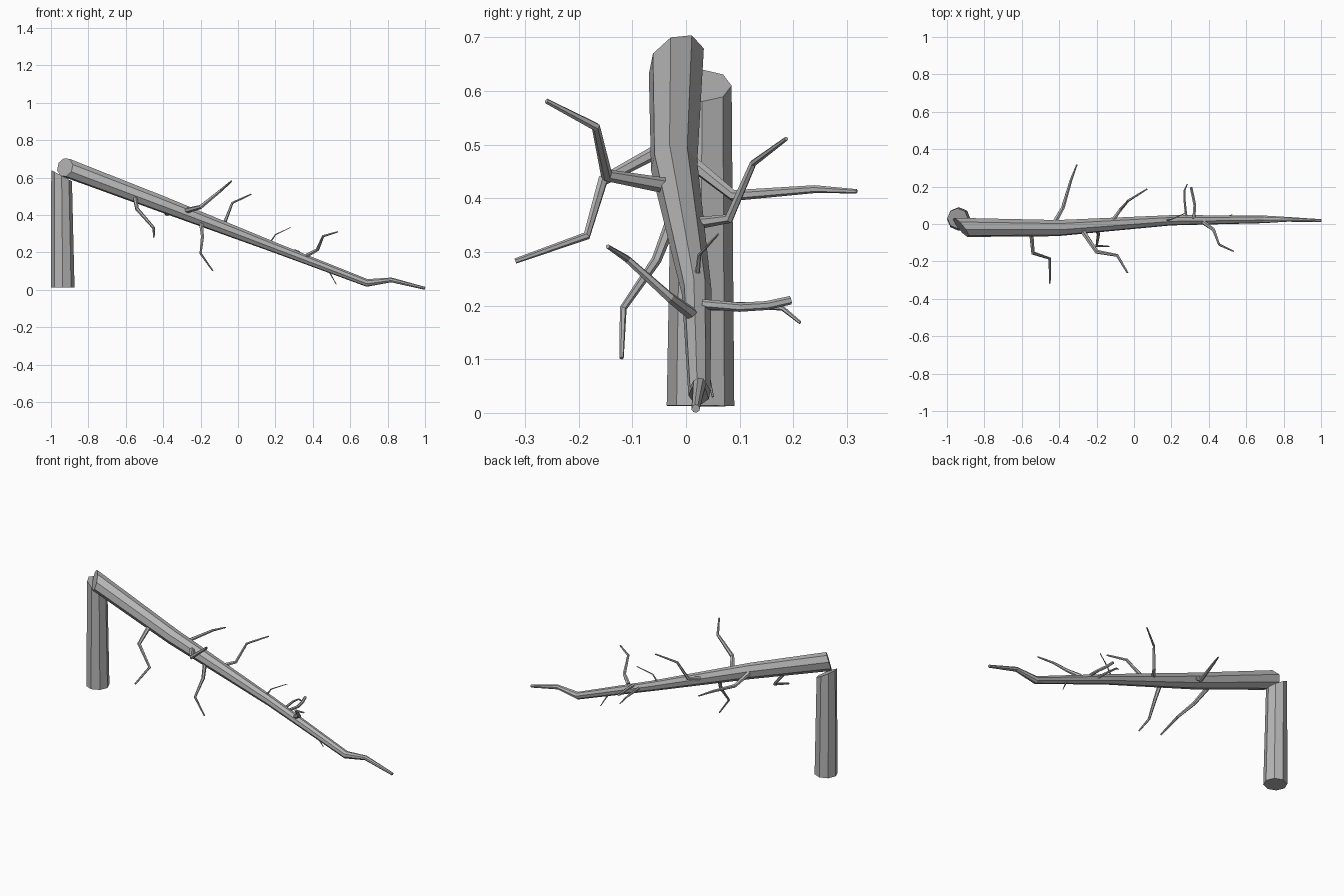
import bpy, bmesh, math
from mathutils import Vector

cube = bpy.data.objects.get("Cube")
if cube:
    bpy.data.objects.remove(cube, do_unlink=True)

bark = bpy.data.materials.new("grey_bark")
bark.use_nodes = True
colour = (0.46, 0.46, 0.46, 1)
bark.diffuse_color = colour
bark.node_tree.nodes["Principled BSDF"].inputs["Base Color"].default_value = colour


def limb(name, points, radii, sides=6, start_cut=(0, 0, 0), end_cut=(0, 0, 0), phase=0.0):
    """Flat-sided tapering tube along a path; the cuts slant its two ends."""
    pts = [Vector(p) for p in points]
    last = len(pts) - 1
    bm = bmesh.new()
    rings, side = [], None
    for i, p in enumerate(pts):
        before = (p - pts[i - 1]).normalized() if i else Vector()
        after = (pts[i + 1] - p).normalized() if i < last else Vector()
        axis = (before + after).normalized()
        if side is None:
            side = Vector((0, 1, 0)) if abs(axis.y) < 0.7 else Vector((0, 0, 1))
        side = (side - axis * side.dot(axis)).normalized()
        up = axis.cross(side)
        cut = Vector(start_cut if i == 0 else end_cut if i == last else (0, 0, 0))
        ring = []
        for k in range(sides):
            a = phase + math.tau * k / sides
            off = (side * math.cos(a) + up * math.sin(a)) * radii[i]
            ring.append(bm.verts.new(p + off + axis * off.dot(cut)))
        rings.append(ring)
    for low, high in zip(rings, rings[1:]):
        for k in range(sides):
            n = (k + 1) % sides
            bm.faces.new((low[k], low[n], high[n], high[k]))
    bm.faces.new(rings[0])
    bm.faces.new(rings[-1])
    bmesh.ops.recalc_face_normals(bm, faces=bm.faces)
    mesh = bpy.data.meshes.new(name)
    bm.to_mesh(mesh)
    bm.free()
    mesh.materials.append(bark)
    obj = bpy.data.objects.new(name, mesh)
    bpy.context.collection.objects.link(obj)
    return obj


def branch(name, points, thick, thin):
    """Branch with an even taper from root to tip."""
    n = len(points) - 1
    limb(name, points, [thick + (thin - thick) * i / n for i in range(n + 1)])


# Standing stump with a slanted break
limb("stump", [(-.937, .027, .013), (-.943, .03, .61)], [.063, .055],
     sides=8, end_cut=(-.55, 0, 0))

# Fallen trunk leaning from the stump to the ground
limb("fallen_trunk",
     [(-.925, -.018, .655), (-.41, -.022, .46), (.2, .02, .225),
      (.69, .025, .037), (.82, .025, .053), (1, .018, .008)],
     [.052, .044, .028, .021, .013, .008],
     sides=8, start_cut=(0, -.8, 0), phase=.2)

# Branches on the front side
branch("front_branch_upper", [(-.55, -.04, .495), (-.54, -.155, .433),
                              (-.45, -.185, .33), (-.45, -.318, .283)], .013, .005)
branch("front_branch_rising", [(-.28, -.03, .422), (-.2, -.148, .443),
                               (-.09, -.168, .533), (-.035, -.26, .581)], .015, .005)
branch("front_branch_hanging", [(-.2, -.02, .375), (-.19, -.055, .285),
                                (-.2, -.117, .195), (-.135, -.12, .102)], .012, .004)
branch("front_branch_lower", [(.37, .01, .185), (.425, -.03, .215),
                              (.455, -.11, .287), (.533, -.146, .31)], .012, .004)

# Branches on the back side
branch("back_branch_upper", [(-.43, 0, .475), (-.38, .088, .405),
                             (-.335, .24, .417), (-.305, .318, .413)], .014, .004)
branch("back_branch_rising", [(-.12, .01, .352), (-.07, .08, .362),
                              (-.03, .125, .465), (.07, .187, .511)], .012, .004)
branch("back_branch_lower", [(.28, .03, .198), (.27, .13, .2),
                             (.27, .18, .195), (.285, .213, .168)], .008, .003)
branch("back_branch_stub", [(.32, .03, .203), (.325, .1, .197),
                            (.315, .15, .2), (.305, .195, .21)], .009, .008)

# Thin twigs
branch("top_twig", [(.17, .02, .25), (.2, .025, .295), (.28, .06, .333)], .005, .002)
branch("under_twig", [(.48, .03, .11), (.5, .04, .075), (.525, .05, .03)], .005, .002)
